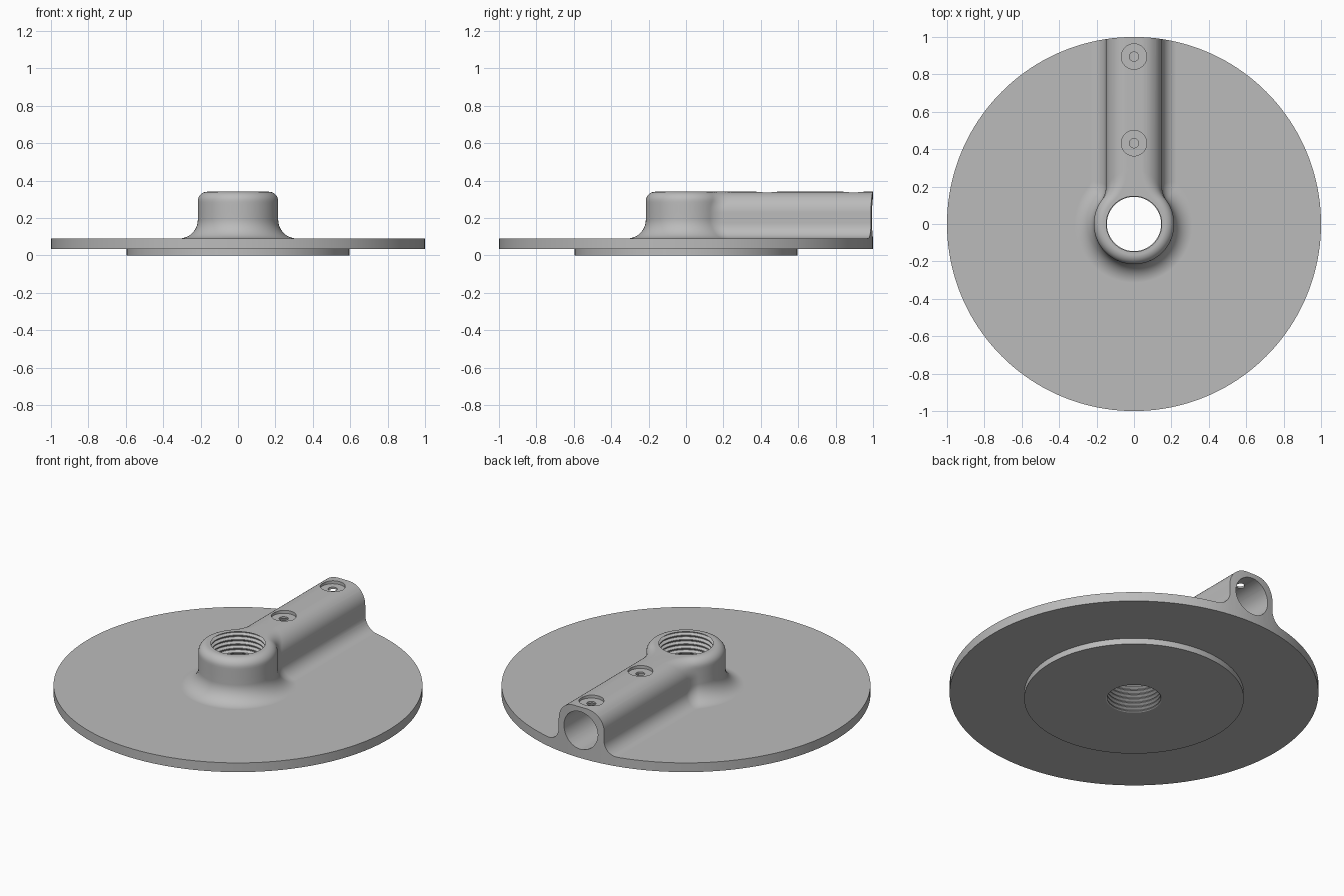
import bpy, bmesh, math
from math import sin, cos, pi, sqrt
from mathutils import Matrix, Vector

if "Cube" in bpy.data.objects:
    bpy.data.objects.remove(bpy.data.objects["Cube"], do_unlink=True)

SEG = 160
BASE, TOP = 0.09, 0.34           # plate surface and hub top heights

grey = bpy.data.materials.new("plain grey")
grey.use_nodes = True
grey.diffuse_color = (0.5, 0.5, 0.5, 1)
for node in grey.node_tree.nodes:
    if node.type == 'BSDF_PRINCIPLED':
        node.inputs["Base Color"].default_value = (0.5, 0.5, 0.5, 1)


def loft(name, rings):
    """Closed solid through a list of equally long rings of points."""
    bm = bmesh.new()
    loops = [[bm.verts.new(p) for p in ring] for ring in rings]
    n = len(loops[0])
    for a, b in zip(loops, loops[1:]):
        for i in range(n):
            j = (i + 1) % n
            bm.faces.new((a[i], a[j], b[j], b[i]))
    bm.faces.new(loops[0][::-1])
    bm.faces.new(loops[-1])
    bmesh.ops.recalc_face_normals(bm, faces=bm.faces)
    mesh = bpy.data.meshes.new(name)
    bm.to_mesh(mesh)
    bm.free()
    mesh.materials.append(grey)
    obj = bpy.data.objects.new(name, mesh)
    bpy.context.collection.objects.link(obj)
    return obj


def lathe(name, profile, seg=SEG, place=Matrix()):
    """Solid of revolution about z from (radius, height) pairs."""
    return loft(name, [[place @ Vector((r * cos(2 * pi * i / seg), r * sin(2 * pi * i / seg), z))
                        for i in range(seg)] for r, z in profile])


def combine(target, tool, operation):
    bpy.context.view_layer.objects.active = target
    mod = target.modifiers.new(operation.lower(), 'BOOLEAN')
    mod.operation, mod.object, mod.solver = operation, tool, 'EXACT'
    bpy.ops.object.modifier_apply(modifier=mod.name)
    bpy.data.objects.remove(tool, do_unlink=True)


def flare(z, r):
    """Outward offset of the concave fillet at the plate."""
    h = min(z - BASE, r)
    return r - sqrt(max(0, r * r - (r - h) ** 2))


def rounding(z, r):
    """Inward offset of the convex rounding at the top."""
    h = max(0, z - (TOP - r))
    return r - sqrt(max(0, r * r - h * h))


def keyhole(radius, half, blend, z):
    """Hub circle blended into a straight arm running to the back."""
    reach = half + blend
    yc = sqrt((radius + blend) ** 2 - reach ** 2)
    a = math.atan2(yc, reach)
    side = []
    for i in range(41):
        t = -pi / 2 + (a + pi / 2) * i / 40
        side.append((radius * cos(t), radius * sin(t)))
    for i in range(1, 13):
        t = pi + a * (1 - i / 12)
        side.append((reach + blend * cos(t), yc + blend * sin(t)))
    side.append((half, 1.03))
    pts = side + [(-x, y) for x, y in reversed(side[1:])]
    return [(x, y, z) for x, y in pts]


# Hub and arm as one blended raised shape
steps = [pi / 2 * i / 12 for i in range(13)]
heights = [BASE + 0.1 * (1 - cos(t)) for t in steps] + [TOP - 0.11 + 0.11 * sin(t) for t in steps]
rings = []
for z in heights:
    arm = flare(z, 0.08) - rounding(z, 0.11)
    hub = flare(z, 0.1) - rounding(z, 0.05)
    rings.append(keyhole(0.215 + hub, 0.15 + arm, 0.12 - arm, z))
rings.insert(0, [(x, y, 0.06) for x, y, z in rings[0]])
raised = loft("hub_and_arm", rings)

# Round plate, trimmed together with the arm end, and the lower step
body = lathe("flange_with_hub_and_arm", [(1.05, 0.035), (1.05, BASE)])
combine(body, raised, 'UNION')
combine(body, lathe("trim", [(1, 0), (1, 0.5)]), 'INTERSECT')
combine(body, lathe("lower_step", [(0.595, 0), (0.595, 0.06)]), 'UNION')

# Threaded hub bore
pitch = 0.026
thread = []
for i in range(-2, 16):
    z = i * pitch + 0.004
    thread += [(0.145, z), (0.145, z + pitch * 0.2), (0.16, z + pitch * 0.55), (0.16, z + pitch * 0.65)]
combine(body, lathe("thread_cutter", thread, 72), 'DIFFERENCE')

# Rod socket in the arm
along_y = Matrix.Translation((0, 0, 0.2)) @ Matrix.Rotation(-pi / 2, 4, 'X')
combine(body, lathe("socket_cutter", [(0.112, 0.3), (0.112, 1.1)], 64, along_y), 'DIFFERENCE')

# Counterbored screw holes
for y in (0.432, 0.895):
    profile = [(0.025, 0.2), (0.025, TOP - 0.018), (0.068, TOP - 0.018), (0.068, 0.4)]
    combine(body, lathe("screw_cutter", profile, 40, Matrix.Translation((0, y, 0))), 'DIFFERENCE')

# Smooth shading with crisp edges
bpy.ops.object.select_all(action='DESELECT')
body.select_set(True)
bpy.context.view_layer.objects.active = body
bpy.ops.object.shade_smooth_by_angle(angle=math.radians(30))
weighted = body.modifiers.new("weighted normals", 'WEIGHTED_NORMAL')
weighted.keep_sharp = True
